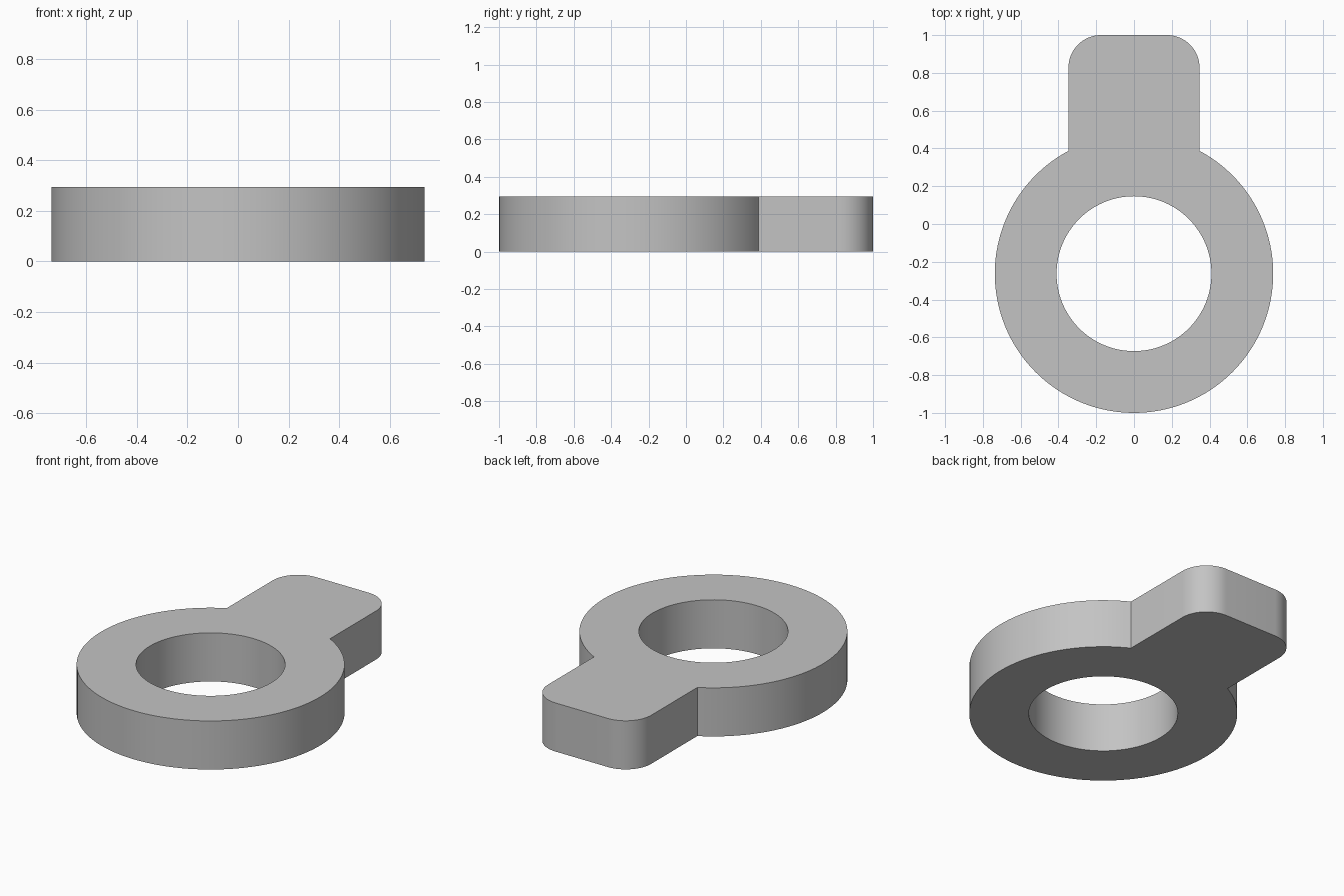
import bpy
import bmesh
from math import asin, cos, sin, pi

cube = bpy.data.objects.get("Cube")
if cube:
    bpy.data.objects.remove(cube, do_unlink=True)

HEIGHT = 0.295
CENTRE_Y = -0.263
RING_R, HOLE_R = 0.737, 0.41
TAB_HALF, TAB_END, CORNER_R = 0.347, 1.0, 0.172


def arc(cx, cy, radius, start, end, steps):
    """Points along an arc, both ends included."""
    angles = [start + (end - start) * i / steps for i in range(steps + 1)]
    return [(cx + radius * cos(a), cy + radius * sin(a)) for a in angles]


def add_loop(bm, points):
    verts = [bm.verts.new((x, y, 0)) for x, y in points]
    return [bm.edges.new((v, verts[(i + 1) % len(verts)])) for i, v in enumerate(verts)]


# Outline: ring from one tab root round the front to the other, then tab corners
root = asin(TAB_HALF / RING_R)
corner_x, corner_y = TAB_HALF - CORNER_R, TAB_END - CORNER_R
outline = arc(0, CENTRE_Y, RING_R, pi / 2 + root, 5 * pi / 2 - root, 108)
outline += arc(corner_x, corner_y, CORNER_R, 0, pi / 2, 16)
outline += arc(-corner_x, corner_y, CORNER_R, pi / 2, pi, 16)
hole = arc(0, CENTRE_Y, HOLE_R, 0, 2 * pi, 96)[:-1]

# Flat plate with a hole, raised to full thickness
bm = bmesh.new()
edges = add_loop(bm, outline) + add_loop(bm, hole)
bmesh.ops.triangle_fill(bm, edges=edges, use_beauty=True, use_dissolve=False)
raised = bmesh.ops.extrude_face_region(bm, geom=bm.faces[:], use_keep_orig=True)
top_verts = [g for g in raised["geom"] if isinstance(g, bmesh.types.BMVert)]
bmesh.ops.translate(bm, verts=top_verts, vec=(0, 0, HEIGHT))
bmesh.ops.recalc_face_normals(bm, faces=bm.faces[:])
mesh = bpy.data.meshes.new("ring_with_tab")
bm.to_mesh(mesh)
bm.free()

# Single grey material
grey = bpy.data.materials.new("plain_grey")
grey.use_nodes = True
colour = (0.55, 0.55, 0.55, 1)
grey.diffuse_color = colour
grey.node_tree.nodes["Principled BSDF"].inputs["Base Color"].default_value = colour
mesh.materials.append(grey)

plate = bpy.data.objects.new("ring_with_tab", mesh)
bpy.context.collection.objects.link(plate)
bpy.ops.object.select_all(action="DESELECT")
plate.select_set(True)
bpy.context.view_layer.objects.active = plate
bpy.ops.object.shade_smooth_by_angle(angle=pi / 6)
